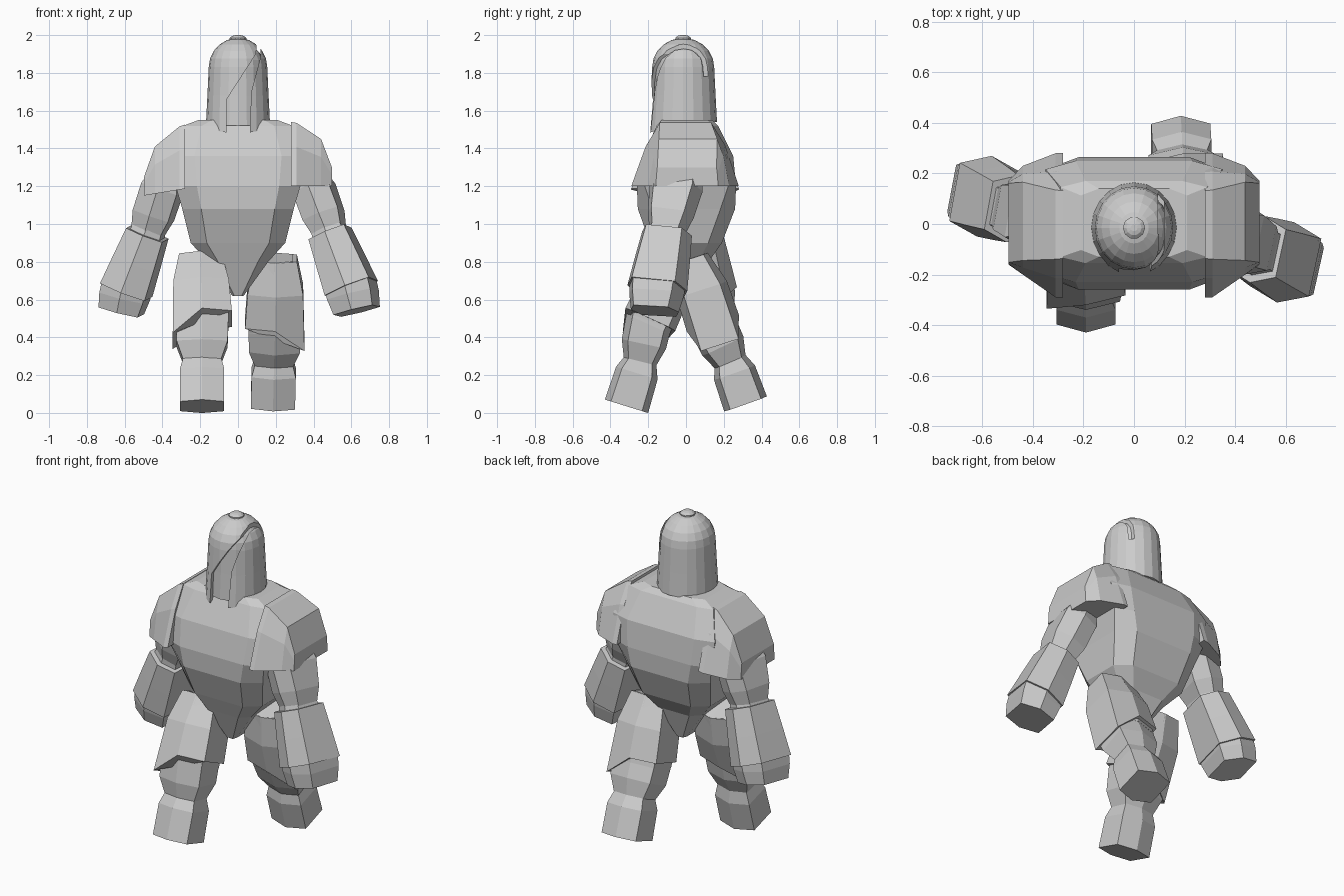
import bpy, bmesh, math
from mathutils import Vector, Matrix

cube = bpy.data.objects.get("Cube")
if cube:
    bpy.data.objects.remove(cube, do_unlink=True)

grey = bpy.data.materials.new("light grey")
grey.use_nodes = True
COLOUR = (0.6, 0.6, 0.6, 1)
grey.diffuse_color = COLOUR
grey.node_tree.nodes["Principled BSDF"].inputs["Base Color"].default_value = COLOUR

HEX = [(0, -1), (1, -.72), (1, .72), (0, 1), (-1, .72), (-1, -.72)]


def skin(name, rings):
    """Join rings of points into a closed flat-shaded solid."""
    bm = bmesh.new()
    loops = [[bm.verts.new(p) for p in ring] for ring in rings]
    n = len(loops[0])
    for a, b in zip(loops, loops[1:]):
        for i in range(n):
            j = (i + 1) % n
            bm.faces.new((a[i], a[j], b[j], b[i]))
    bm.faces.new(loops[0])
    bm.faces.new(loops[-1])
    bmesh.ops.recalc_face_normals(bm, faces=bm.faces[:])
    mesh = bpy.data.meshes.new(name)
    bm.to_mesh(mesh)
    bm.free()
    mesh.materials.append(grey)
    obj = bpy.data.objects.new(name, mesh)
    bpy.context.collection.objects.link(obj)
    return obj


def octagon(z, w, front, back, corner):
    """Chamfered box section; corner is the share of depth left at the sides."""
    mid, d = (front + back) / 2, (back - front) / 2
    plan = [(-.66, -1), (.66, -1), (1, -corner), (1, corner),
            (.66, 1), (-.66, 1), (-1, corner), (-1, -corner)]
    return [(a * w, mid + c * d, z) for a, c in plan]


def limb(name, start, end, sections, twist=0, drop=0, side=1):
    """Hexagonal tube; sections are (fraction along, half width, half depth)."""
    start, end = Vector(start), Vector(end)
    axis = (end - start).normalized()
    u = Vector((1, 0, 0))
    u = (u - axis * u.dot(axis)).normalized()
    u = Matrix.Rotation(math.radians(twist), 3, axis) @ u
    v = u.cross(axis)
    if v.y < 0:
        v = -v
    rings = []
    for k, (t, w, d) in enumerate(sections):
        hang = drop if k == len(sections) - 1 else 0
        c = start.lerp(end, t)
        rings.append([c + u * a * w + v * b * d + axis * hang * max(0, a * side) for a, b in HEX])
    return skin(name, rings)


# Torso, running down into the wedge-shaped pelvis
torso = [(1.55, .21, -.13, .14, .8), (1.52, .29, -.155, .17, .85), (1.36, .35, -.23, .25, .86),
         (1.2, .33, -.26, .265, .84), (1.08, .295, -.255, .26, .7), (.9, .25, -.19, .19, .62),
         (.8, .16, -.15, .12, .6), (.62, .03, -.08, .06, .6)]
skin("torso", [octagon(*level) for level in torso])
skin("neck", [octagon(z, .12, -.12, .12, .5) for z in (1.5, 1.62)])

# Shoulder plates: x, front y, back y, bottom, top, width of the top edge
for side, name, drop in ((1, "left", 0), (-1, "right", .04)):
    rings = []
    for x, f, b, low, high, flat in ((.28, -.29, .28, 1.2, 1.54, .47), (.31, -.29, .28, 1.2, 1.535, .48),
                                     (.44, -.2, .23, 1.2, 1.45, .72), (.497, -.16, .17, 1.2, 1.3, .95)):
        d = drop * (x - .2) / .24
        rise = high - low
        mid = .5 + flat / 2
        rings.append([(side * x, y, z - d) for y, z in
                      ((f, low), (f * mid, low + rise * .62), (f * flat, high),
                       (b * flat, high), (b * mid, low + rise * .65), (b, low))])
    skin(name + "_shoulder_plate", rings)

# Arms: shoulder, elbow, gauntlet end and fist end
arms = {"left": ((.38, -.04, 1.25), (.487, -.1, .95), (.6, -.152, .66), (.628, -.165, .54), 13),
        "right": ((-.38, .03, 1.25), (-.48, .06, .95), (-.592, .11, .65), (-.618, .125, .54), 11)}
for name, (shoulder, elbow, wrist, fist, twist) in arms.items():
    limb(name + "_upper_arm", shoulder, elbow,
         [(0, .08, .13), (.2, .1, .145), (.68, .1, .125), (1.05, .075, .09)], twist)
    limb(name + "_elbow_cuff", elbow, wrist, [(-.1, .08, .1), (.12, .09, .11)], twist)
    limb(name + "_gauntlet", elbow, wrist, [(0, .103, .135), (.5, .116, .15), (1, .128, .163)], twist)
    limb(name + "_fist", wrist, fist, [(-.3, .12, .153), (.3, .12, .148), (1, .108, .13)], twist)

# Legs: hip, knee, ankle and sole; one steps forward and one back
legs = {"right": ((-.19, -.04, .82), (-.19, -.2, .47), (-.19, -.245, .26), (-.19, -.315, .035), -1),
        "left": ((.19, .03, .82), (.195, .15, .45), (.19, .24, .26), (.185, .315, .048), 1)}
for name, (hip, knee, ankle, sole, side) in legs.items():
    limb(name + "_thigh", hip, knee, [(0, .1, .09), (.4, .13, .13), (1, .14, .125)])
    limb(name + "_shin", knee, ankle, [(-.2, .14, .125), (.5, .135, .12), (.95, .1, .088), (1.1, .1, .085)])
    limb(name + "_foot", ankle, sole, [(-.1, .098, .085), (.22, .117, .115), (1, .117, .12)])
    # Thigh armour hangs lower on the outside
    outer = (hip[0] + side * .01, hip[1], hip[2])
    limb(name + "_thigh_plate", outer, knee, [(0, .112, .09), (.45, .147, .14), (.93, .158, .145)],
         drop=.12, side=side)


# Domed helmet with a lip that dips at the front
def dome(name, radius, top, lip, flare, front_dip):
    levels = [(lip, radius + flare), (1.68, radius + flare * .5), (1.83, radius)]
    for k in range(1, 6):
        a = k * math.pi / 2 / 5.3
        levels.append((1.83 + (top - 1.83) * math.sin(a), radius * math.cos(a)))
    rings = []
    for k, (z, r) in enumerate(levels):
        ring = []
        for i in range(20):
            a = math.tau * i / 20
            x, y = r * math.cos(a), r * math.sin(a) * 1.06 - .015
            dip = front_dip * max(0, -math.sin(a)) if k == 0 else 0
            ring.append((x, y - dip * .15, z - dip))
        rings.append(ring)
    return skin(name, rings)


helmet = dome("helmet", .155, 1.985, 1.54, .014, .06)
dome("head", .139, 1.965, 1.54, .012, .02)
skin("helmet_knob", [[(r * math.cos(i * math.tau / 10), r * math.sin(i * math.tau / 10) - .015, z)
                      for i in range(10)]
                     for z, r in ((1.96, .044), (1.985, .044), (1.996, .03), (2, .014))])

# Diagonal face opening, continuing as a slit over the left side of the dome
face = [(.1, 1.96), (.095, 1.9), (-.06, 1.66), (-.06, 1.4), (.06, 1.4), (.07, 1.7), (.118, 1.88), (.12, 1.96)]
slit = [(.095, 1.98), (.095, 1.78), (.118, 1.78), (.118, 1.98)]
for name, outline, y0, y1 in (("face_cutter", face, -.3, -.02), ("slit_cutter", slit, -.04, .12)):
    cutter = skin(name, [[(x, y, z) for x, z in outline] for y in (y0, y1)])
    cutter.hide_render = True
    cutter.hide_set(True)
    cut = helmet.modifiers.new(name, "BOOLEAN")
    cut.operation, cut.solver, cut.object = "DIFFERENCE", "EXACT", cutter
